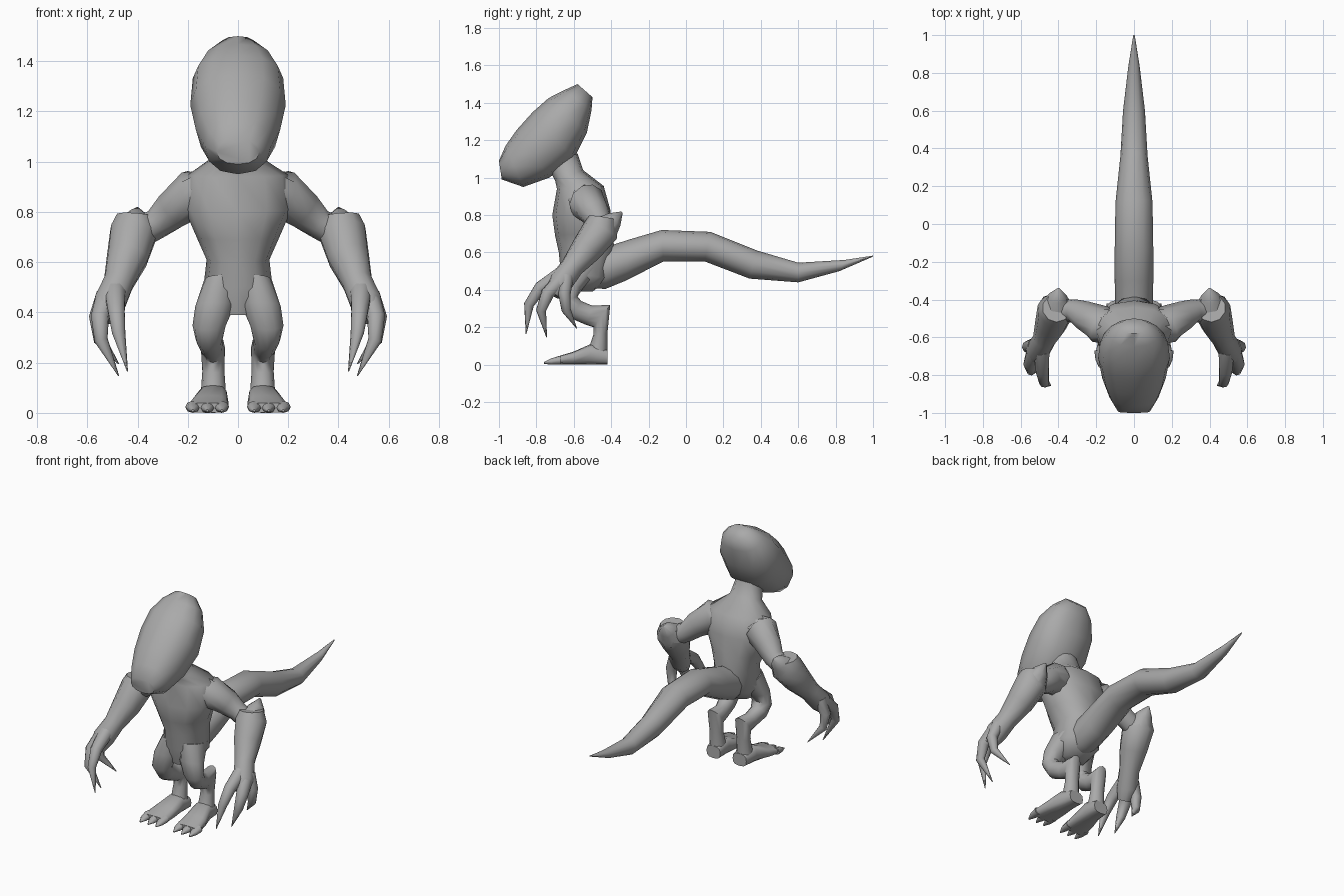
import bpy, bmesh, math
from mathutils import Vector

skin = bpy.data.materials.new("grey skin")
skin.diffuse_color = (0.4, 0.4, 0.4, 1)


def loft(name, rings, n=12, power=1.0, mirror=False):
    """Skin a list of elliptical rings (centre, half axis u, half axis v)."""
    bm = bmesh.new()
    loops = []
    for c, u, v in rings:
        loop = []
        for i in range(n):
            a = 2 * math.pi * i / n
            s, t = math.cos(a), math.sin(a)
            s = math.copysign(abs(s) ** power, s)
            t = math.copysign(abs(t) ** power, t)
            loop.append(bm.verts.new(c + u * s + v * t))
        loops.append(loop)
    for a, b in zip(loops, loops[1:]):
        for i in range(n):
            j = (i + 1) % n
            bm.faces.new((a[i], a[j], b[j], b[i]))
    bm.faces.new(loops[0])
    bm.faces.new(loops[-1])
    bmesh.ops.recalc_face_normals(bm, faces=bm.faces)
    me = bpy.data.meshes.new(name)
    bm.to_mesh(me)
    bm.free()
    me.materials.append(skin)
    ob = bpy.data.objects.new(name, me)
    bpy.context.collection.objects.link(ob)
    bpy.ops.object.select_all(action='DESELECT')
    ob.select_set(True)
    bpy.context.view_layer.objects.active = ob
    bpy.ops.object.shade_smooth_by_angle(angle=math.radians(60))
    if mirror:
        ob.modifiers.new("mirror", 'MIRROR')
    return ob


def profile(name, rows, **kw):
    """Rows of (front y, front z, back y, back z, centre x, half width)."""
    rings = []
    for ay, az, by, bz, cx, w in rows:
        a, b = Vector((cx, ay, az)), Vector((cx, by, bz))
        rings.append(((a + b) / 2, (a - b) / 2, Vector((w, 0, 0))))
    return loft(name, rings, **kw)


def tube(name, pts, n=10, flat=1.0):
    """Mirrored limb along points (x, y, z, radius)."""
    ps = [Vector(p[:3]) for p in pts]
    rings = []
    for i, p in enumerate(ps):
        d = (ps[min(i + 1, len(ps) - 1)] - ps[max(i - 1, 0)]).normalized()
        u = d.cross(Vector((0.8, 0.6, 0.05))).normalized()
        v = d.cross(u)
        rings.append((p, u * pts[i][3], v * pts[i][3] * flat))
    return loft(name, rings, n=n, mirror=True)


# Long swept-back head
profile("head", [
    (-1.0, 1.09, -0.985, 0.99, 0, 0.085),
    (-0.965, 1.17, -0.87, 0.95, 0, 0.13),
    (-0.905, 1.255, -0.73, 1.00, 0, 0.168),
    (-0.82, 1.35, -0.60, 1.10, 0, 0.19),
    (-0.735, 1.425, -0.53, 1.24, 0, 0.18),
    (-0.65, 1.468, -0.505, 1.36, 0, 0.135),
    (-0.58, 1.50, -0.50, 1.43, 0, 0.07)], power=0.9)

# Neck, chest, waist and pelvis
profile("torso", [
    (-0.74, 1.06, -0.58, 1.13, 0, 0.08),
    (-0.70, 0.985, -0.55, 1.04, 0, 0.10),
    (-0.69, 0.94, -0.44, 0.955, 0, 0.20),
    (-0.715, 0.80, -0.405, 0.83, 0, 0.215),
    (-0.70, 0.69, -0.40, 0.71, 0, 0.165),
    (-0.68, 0.60, -0.38, 0.62, 0, 0.125),
    (-0.67, 0.50, -0.41, 0.46, 0, 0.14),
    (-0.64, 0.39, -0.50, 0.39, 0, 0.08)], power=0.9)

# Tail
profile("tail", [
    (-0.56, 0.60, -0.54, 0.41, 0, 0.09),
    (-0.41, 0.635, -0.43, 0.405, 0, 0.10),
    (-0.30, 0.67, -0.32, 0.45, 0, 0.102),
    (-0.13, 0.72, -0.12, 0.552, 0, 0.102),
    (0.13, 0.71, 0.10, 0.552, 0, 0.098),
    (0.38, 0.61, 0.34, 0.46, 0, 0.072),
    (0.60, 0.545, 0.60, 0.44, 0, 0.058),
    (0.85, 0.56, 0.82, 0.50, 0, 0.03),
    (1.0, 0.583, 0.998, 0.577, 0, 0.004)])

# Thigh, bent knee, hock and ankle
profile("leg", [
    (-0.66, 0.55, -0.44, 0.51, 0.065, 0.07),
    (-0.675, 0.44, -0.55, 0.41, 0.092, 0.078),
    (-0.67, 0.33, -0.58, 0.365, 0.115, 0.066),
    (-0.62, 0.25, -0.56, 0.34, 0.115, 0.054),
    (-0.54, 0.215, -0.50, 0.315, 0.105, 0.046),
    (-0.495, 0.20, -0.405, 0.32, 0.10, 0.048),
    (-0.495, 0.16, -0.42, 0.17, 0.098, 0.044),
    (-0.515, 0.10, -0.42, 0.06, 0.098, 0.05)], mirror=True)

# Flat foot with claws
profile("foot", [
    (-0.42, 0.08, -0.42, 0, 0.095, 0.05),
    (-0.51, 0.11, -0.51, 0, 0.10, 0.06),
    (-0.60, 0.07, -0.60, 0, 0.112, 0.075),
    (-0.70, 0.04, -0.70, 0, 0.122, 0.084)], power=0.7, mirror=True)
for i, x in enumerate((0.065, 0.122, 0.18)):
    profile(f"toe_{i + 1}", [
        (-0.67, 0.048, -0.67, 0, x, 0.03),
        (-0.72, 0.034, -0.72, 0, x, 0.024),
        (-0.76, 0.014, -0.76, 0.004, x, 0.005)], n=8, mirror=True)

# Arms
tube("upper_arm", [
    (0.10, -0.56, 0.87, 0.11), (0.18, -0.53, 0.868, 0.102),
    (0.26, -0.485, 0.81, 0.08), (0.32, -0.46, 0.755, 0.062),
    (0.40, -0.46, 0.71, 0.06)])
tube("forearm", [
    (0.41, -0.445, 0.785, 0.075), (0.415, -0.455, 0.72, 0.098),
    (0.44, -0.53, 0.62, 0.085), (0.475, -0.61, 0.52, 0.062),
    (0.51, -0.67, 0.44, 0.066), (0.525, -0.715, 0.38, 0.045)])
tube("elbow_spur", [
    (0.41, -0.44, 0.72, 0.085), (0.405, -0.385, 0.775, 0.05),
    (0.40, -0.342, 0.815, 0.006)], n=8)

# Clawed fingers
fingers = [
    [(0.49, -0.67, 0.48, 0.045), (0.485, -0.78, 0.41, 0.036),
     (0.475, -0.84, 0.32, 0.027), (0.44, -0.855, 0.165, 0.002)],
    [(0.525, -0.67, 0.45, 0.045), (0.55, -0.74, 0.38, 0.037),
     (0.545, -0.775, 0.29, 0.027), (0.475, -0.745, 0.147, 0.002)],
    [(0.525, -0.64, 0.47, 0.04), (0.56, -0.65, 0.38, 0.034),
     (0.55, -0.64, 0.29, 0.025), (0.475, -0.585, 0.195, 0.002)]]
for i, pts in enumerate(fingers):
    tube(f"finger_{i + 1}", pts, n=8)
